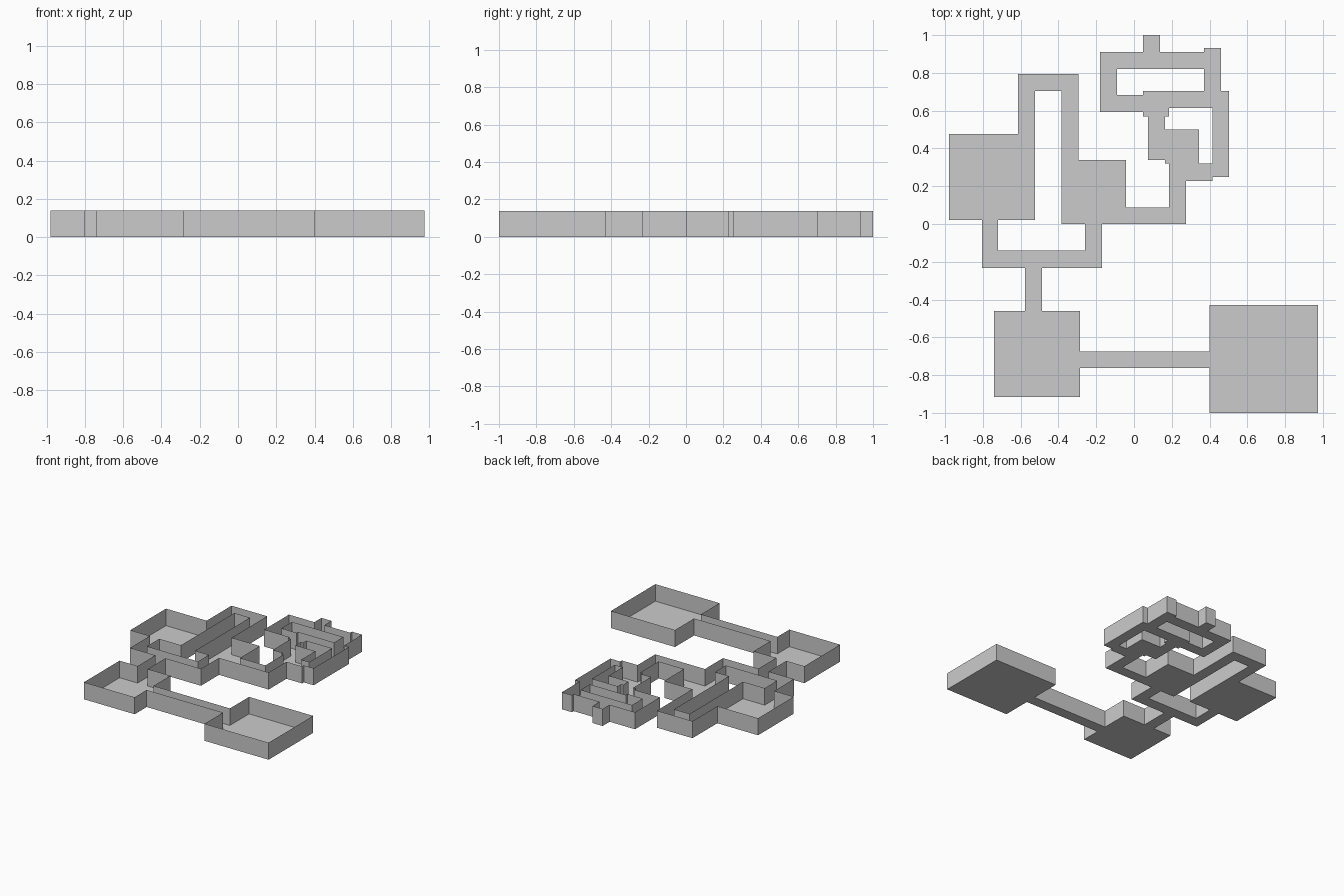
import bpy, bmesh
from math import pi

if "Cube" in bpy.data.objects:
    bpy.data.objects.remove(bpy.data.objects["Cube"])

HEIGHT = 0.138

# Rooms and corridors as (x0, x1, y0, y1)
ROOMS = [
    (0.40, 0.975, -1.0, -0.43),       # east hall
    (-0.74, -0.285, -0.917, -0.46),   # south hall
    (-0.98, -0.525, 0.02, 0.477),     # west hall
    (-0.385, -0.043, 0.0, 0.34),      # central hall
    (0.165, 0.343, 0.32, 0.50),       # small chamber
    (0.048, 0.185, 0.57, 0.703),      # tiny chamber
]
CORRIDORS = [
    (-0.285, 0.40, -0.763, -0.675),   # between south and east halls
    (-0.578, -0.488, -0.46, -0.232),
    (-0.805, -0.17, -0.232, -0.14),
    (-0.805, -0.72, -0.14, 0.02),
    (-0.26, -0.17, -0.14, 0.0),
    (-0.615, -0.525, 0.477, 0.795),   # tall loop, west to central hall
    (-0.615, -0.295, 0.703, 0.795),
    (-0.385, -0.295, 0.34, 0.703),
    (-0.043, 0.275, 0.0, 0.087),      # central hall to small chamber
    (0.185, 0.275, 0.087, 0.32),
    (0.185, 0.415, 0.228, 0.32),
    (0.415, 0.503, 0.25, 0.703),
    (0.185, 0.503, 0.613, 0.703),
    (0.075, 0.165, 0.34, 0.57),
    (-0.18, 0.048, 0.593, 0.683),     # north loop
    (-0.18, -0.09, 0.683, 0.91),
    (-0.18, 0.37, 0.82, 0.91),
    (0.37, 0.46, 0.703, 0.933),
    (0.048, 0.138, 0.91, 1.0),
]
AREAS = ROOMS + CORRIDORS


def floor_bmesh():
    """Merge all the rectangles into one floor on a shared cell grid."""
    xs = sorted({v for r in AREAS for v in r[:2]})
    ys = sorted({v for r in AREAS for v in r[2:]})
    bm = bmesh.new()
    verts = {}

    def vert(i, j):
        if (i, j) not in verts:
            verts[i, j] = bm.verts.new((xs[i], ys[j], 0))
        return verts[i, j]

    for i in range(len(xs) - 1):
        for j in range(len(ys) - 1):
            cx, cy = (xs[i] + xs[i + 1]) / 2, (ys[j] + ys[j + 1]) / 2
            if any(a < cx < b and c < cy < d for a, b, c, d in AREAS):
                bm.faces.new((vert(i, j), vert(i + 1, j),
                              vert(i + 1, j + 1), vert(i, j + 1)))
    return bm


# Floor with paper-thin walls raised along its whole outline
bm = floor_bmesh()
outline = [e for e in bm.edges if e.is_boundary]
raised = bmesh.ops.extrude_edge_only(bm, edges=outline)["geom"]
bmesh.ops.translate(bm, vec=(0, 0, HEIGHT),
                    verts=[g for g in raised if isinstance(g, bmesh.types.BMVert)])

# Clean the walls into single flat panels
walls = [f for f in bm.faces if abs(f.normal.z) < 0.5 and f.calc_center_median().z > 0.01]
bm.normal_update()
bmesh.ops.dissolve_limit(bm, angle_limit=pi / 180, verts=bm.verts[:], edges=bm.edges[:])

mesh = bpy.data.meshes.new("dungeon_floor_and_walls")
bm.to_mesh(mesh)
bm.free()
obj = bpy.data.objects.new("dungeon_floor_and_walls", mesh)
bpy.context.collection.objects.link(obj)
